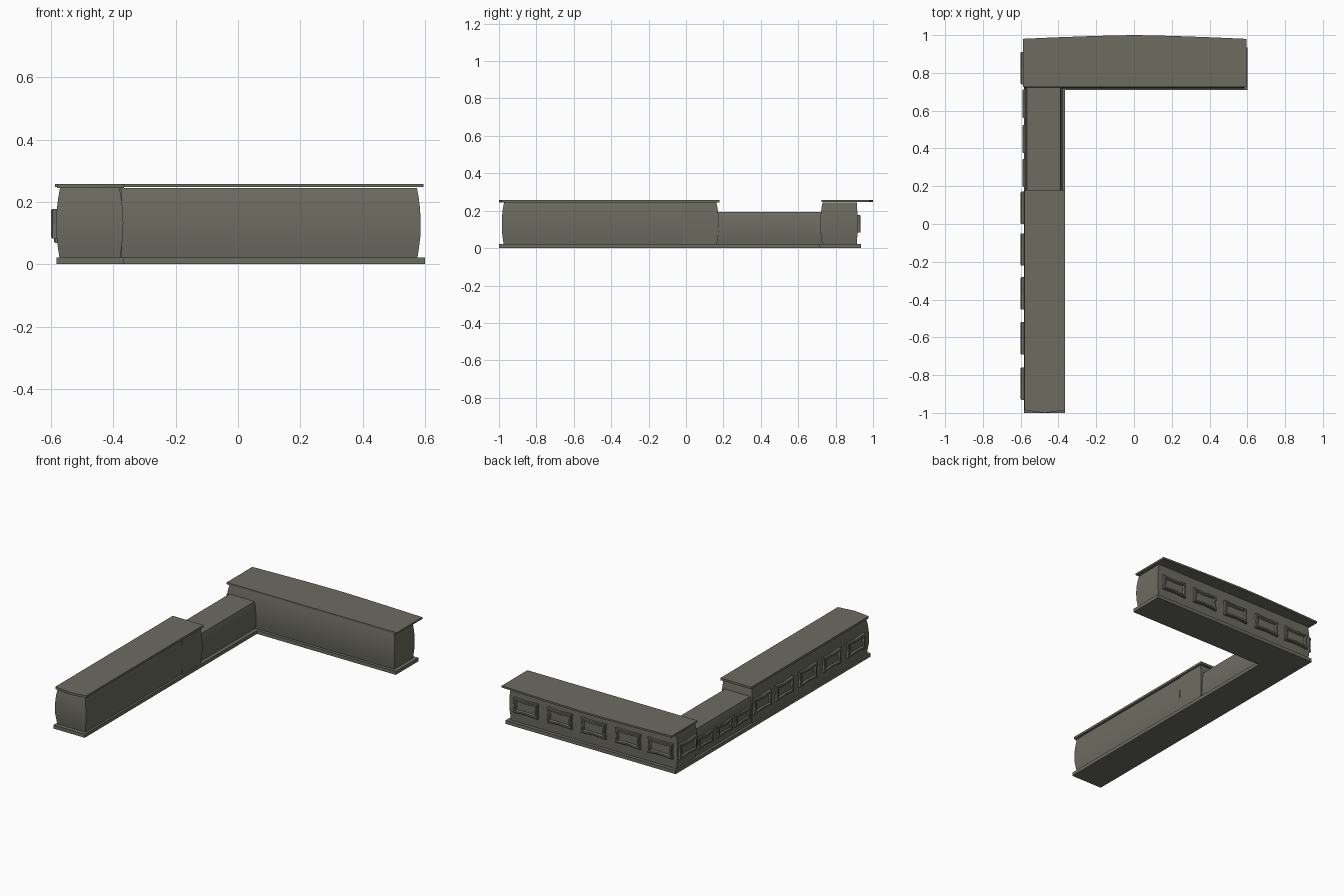
import bpy, bmesh, math
from mathutils import Vector

if "Cube" in bpy.data.objects:
    bpy.data.objects.remove(bpy.data.objects["Cube"])

mat = bpy.data.materials.new("olive grey")
mat.diffuse_color = (0.15, 0.15, 0.12, 1)
mat.use_nodes = True
mat.node_tree.nodes["Principled BSDF"].inputs["Base Color"].default_value = mat.diffuse_color


def finish(name, bm, smooth=False):
    bmesh.ops.recalc_face_normals(bm, faces=bm.faces)
    me = bpy.data.meshes.new(name)
    bm.to_mesh(me)
    bm.free()
    ob = bpy.data.objects.new(name, me)
    bpy.context.collection.objects.link(ob)
    me.materials.append(mat)
    if smooth:
        bpy.ops.object.select_all(action='DESELECT')
        bpy.context.view_layer.objects.active = ob
        ob.select_set(True)
        bpy.ops.object.shade_smooth_by_angle(angle=math.radians(35))
    return ob


def loft(name, rings, smooth=False):
    # skin a stack of equal-length closed loops and cap both ends
    bm = bmesh.new()
    vs = [[bm.verts.new(p) for p in r] for r in rings]
    n = len(vs[0])
    for a, b in zip(vs, vs[1:]):
        for i in range(n):
            j = (i + 1) % n
            bm.faces.new((a[i], a[j], b[j], b[i]))
    bm.faces.new(vs[0])
    bm.faces.new(vs[-1])
    return finish(name, bm, smooth)


def slab(name, outline, z0, z1):
    return loft(name, [[(x, y, z) for x, y in outline] for z in (z0, z1)])


def body(name, x0, x1, y0, y1, z0, z1, bulge=(1, 1, 1, 1)):
    # box whose chosen sides (x0, x1, y0, y1) swell gently at mid height
    prof = [(0, .010), (.12, .006), (.3, .001), (.5, 0), (.7, .002),
            (.85, .006), (.95, .010), (1, .012)]
    rings = []
    for t, d in prof:
        z = z0 + (z1 - z0) * t
        a, b = x0 + d * bulge[0], x1 - d * bulge[1]
        c, e = y0 + d * bulge[2], y1 - d * bulge[3]
        rings.append([(a, c, z), (b, c, z), (b, e, z), (a, e, z)])
    return loft(name, rings, True)


def panel(name, centre, along, out, w, h, depth):
    # raised frame with flared corners and a sunken middle
    c, u, n, up = Vector(centre), Vector(along), Vector(out), Vector((0, 0, 1))
    rings = []
    for inset, d in ((0, -.012), (0, depth * .75), (.004, depth), (.014, depth),
                     (.021, depth * .35), (.026, depth * .35)):
        a, b = w / 2 - inset, h / 2 - inset
        k = .006 if inset < .02 else .002
        pts = [(-a, -b), (0, -b + k), (a, -b), (a - k, 0),
               (a, b), (0, b - k), (-a, b), (-a + k, 0)]
        rings.append([c + u * p + up * q + n * d for p, q in pts])
    return loft(name, rings)


# L-shaped plinth
slab("plinth", [(-.583, -1), (-.365, -1), (-.365, .71), (.6, .71),
                (.6, .935), (-.583, .935)], 0, .022)

# counter bodies
body("long_counter_body", -.583, -.368, -.985, -.02, .022, .245, (1, 1, 1, 0))
body("long_counter_end", -.583, -.37, -.02, .175, .022, .245, (1, .4, 0, 1))
body("low_counter_body", -.578, -.378, .165, .74, .022, .192, (1, 1, 0, 0))
body("back_counter_corner", -.583, -.368, .718, .917, .022, .245, (1, 0, 1, .3))
body("back_counter_body", -.368, .586, .718, .917, .022, .245, (0, 1, 1, .3))

# worktops
slab("long_worktop", [(-.58, -.985), (-.53, -.993), (-.473, -1), (-.415, -.993),
                      (-.365, -.985), (-.365, .18), (-.58, .18)], .244, .258)
back = [(.595 - 1.182 * i / 12, 0) for i in range(13)]
back = [(x, 1 - .02 * (abs(x) / .595) ** 1.4) for x, _ in back]
slab("back_worktop", [(-.587, .725), (.595, .725)] + back, .247, .258)

# decorative panels on the outer sides
for i, y in enumerate((-.845, -.605, -.367, -.135, .085, .825)):
    panel(f"side_panel_{i}", (-.583, y, .13), (0, 1, 0), (-1, 0, 0), .172, .095, .017)
for i, y in enumerate((.27, .45, .637)):
    panel(f"low_panel_{i}", (-.577, y, .105), (0, 1, 0), (-1, 0, 0), .15, .075, .013)
for i, x in enumerate((-.47, -.245, -.005, .23, .465)):
    panel(f"back_panel_{i}", (x, .917, .13), (1, 0, 0), (0, 1, 0), .172, .095, .017)
